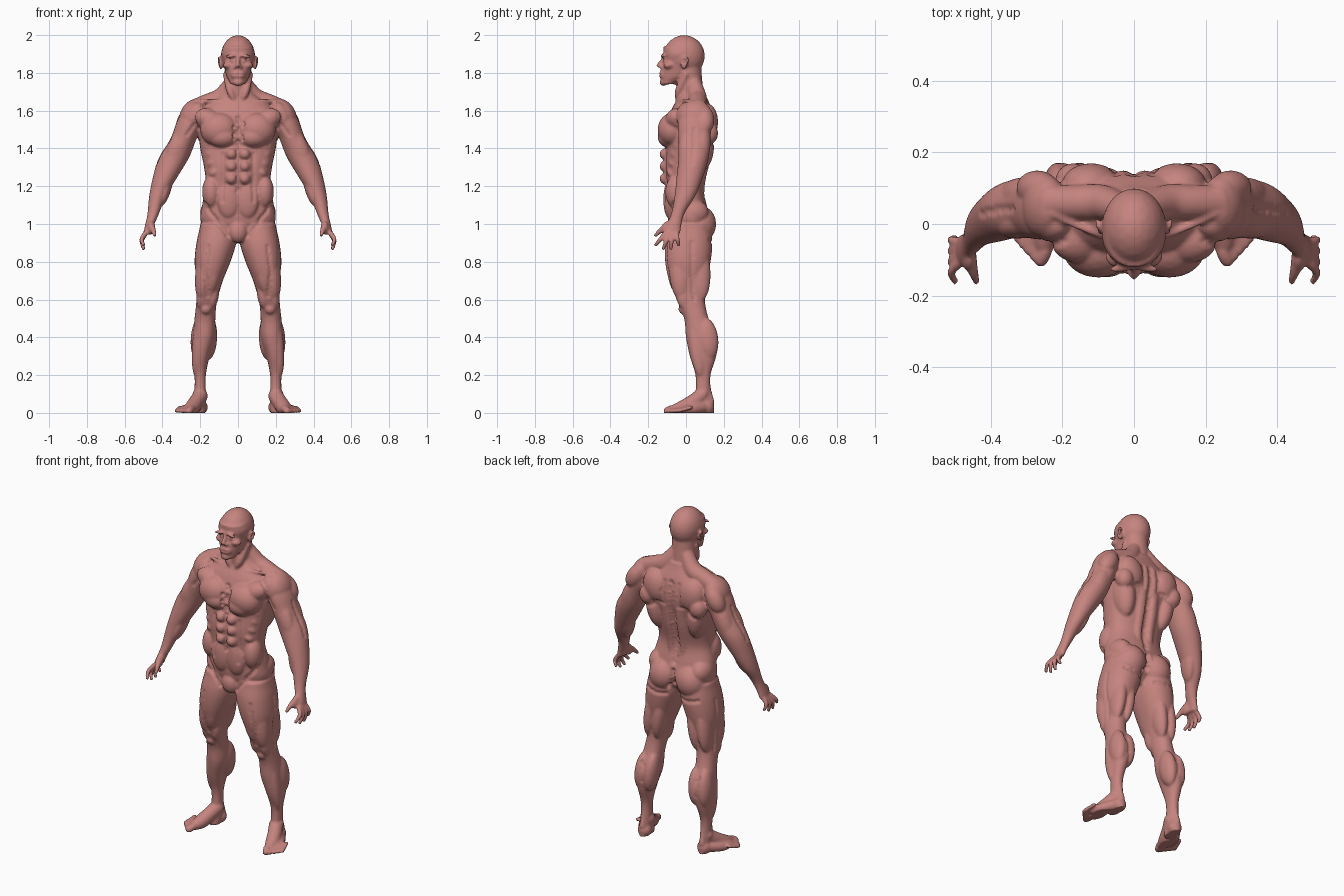
import bpy, bmesh, math
from mathutils import Vector, Matrix, kdtree

if "Cube" in bpy.data.objects:
    bpy.data.objects.remove(bpy.data.objects["Cube"])

skin = bpy.data.materials.new("skin")
skin.use_nodes = True
skin.diffuse_color = (.56, .23, .21, 1)
shader = skin.node_tree.nodes["Principled BSDF"]
shader.inputs["Base Color"].default_value = skin.diffuse_color
shader.inputs["Roughness"].default_value = .6

# Landmarks of the left half of the body
FRONT, OUT, UP = Vector((0, -1, 0)), Vector((1, 0, 0)), Vector((0, 0, 1))
hip, knee, ankle = Vector((.12, .01, .95)), Vector((.17, .03, .55)), Vector((.2, .09, .1))
shoulder, elbow, wrist = Vector((.25, .05, 1.57)), Vector((.38, .03, 1.27)), Vector((.45, -.05, 1.02))
foot, hand = Vector((.2, .1, .03)), Vector((.49, -.05, .95))
chest, back, pelvis = Vector((.1, -.07, 1.5)), Vector((.12, .1, 1.5)), Vector((.09, .07, 1))
navel, throat = Vector((0, -.11, 1.17)), Vector((0, -.04, 1.64))
face, ear = Vector((0, -.12, 1.84)), Vector((.1, -.01, 1.85))

bm = bmesh.new()
SIDES = 32


def smooth_rows(rows, steps):
    """Catmull-Rom interpolation through rows of numbers."""
    out = []
    for i in range(len(rows) - 1):
        before, start = rows[max(i - 1, 0)], rows[i]
        end, after = rows[i + 1], rows[min(i + 2, len(rows) - 1)]
        for s in range(steps):
            t = s / steps
            out.append([q + t / 2 * (r - p + t * (2 * p - 5 * q + 4 * r - u + t * (3 * (q - r) + u - p)))
                        for p, q, r, u in zip(before, start, end, after)])
    return out + [rows[-1]]


def loft(bottom, top, rows, power=.9):
    """Solid of evenly spaced level slices, each given as x from, x to, y from, y to."""
    slices = smooth_rows(rows, 6)
    loops = []
    for i, (x0, x1, y0, y1) in enumerate(slices):
        z = bottom + (top - bottom) * i / (len(slices) - 1)
        loop = []
        for k in range(SIDES):
            c, s = math.cos(math.tau * k / SIDES), math.sin(math.tau * k / SIDES)
            c, s = math.copysign(abs(c) ** power, c), math.copysign(abs(s) ** power, s)
            loop.append(bm.verts.new(((x0 + x1 + c * (x1 - x0)) / 2, (y0 + y1 + s * (y1 - y0)) / 2, z)))
        loops.append(loop)
    for low, high in zip(loops, loops[1:]):
        for k in range(SIDES):
            n = (k + 1) % SIDES
            bm.faces.new((low[k], low[n], high[n], high[k]))
    bm.faces.new(loops[0][::-1])
    bm.faces.new(loops[-1])


def centre_loft(bottom, top, rows, power=.85):
    """Symmetrical loft: half width, y from, y to."""
    loft(bottom, top, [(-w, w, front, rear) for w, front, rear in rows], power)


def ellipsoid(matrix, radii):
    bmesh.ops.create_icosphere(bm, subdivisions=3, radius=1, matrix=matrix @ Matrix.Diagonal((*radii, 1)))


def blob(origin, offset, radii, tilt=(0, 0, 0)):
    """Ellipsoid near a landmark, tilted in degrees."""
    matrix = Matrix.Translation(origin + Vector(offset))
    for axis, angle in zip("XYZ", tilt):
        matrix = matrix @ Matrix.Rotation(math.radians(angle), 4, axis)
    ellipsoid(matrix, radii)


def muscle(upper, lower, start, stop, shift, width, depth):
    """Spindle along part of a bone, shifted off its axis."""
    a, b = upper.lerp(lower, start), upper.lerp(lower, stop)
    turn = UP.rotation_difference(a - b).to_matrix().to_4x4()
    ellipsoid(Matrix.Translation((a + b) / 2 + shift) @ turn, (width, depth, (a - b).length / 2))


def tube(origin, *points):
    """Chain of spheres through points of x, y, z, radius."""
    for x, y, z, r in smooth_rows(points, 9):
        blob(origin, (x, y, z), (r, r, r))


# Trunk and neck
centre_loft(.9, 1.7, [(.06, -.04, .06), (.19, -.09, .13), (.19, -.1, .11), (.17, -.11, .09), (.18, -.12, .11),
                      (.2, -.11, .13), (.21, -.11, .15), (.2, -.08, .14), (.08, -.03, .1)])
centre_loft(1.6, 1.84, [(.07, -.04, .1), (.07, -.05, .09), (.07, -.06, .08)], 1)

# Chest and belly
blob(chest, (0, 0, 0), (.1, .08, .09), (0, 8, 0))
blob(chest, (-.02, -.01, -.04), (.08, .07, .06))
blob(chest, (.05, .03, .05), (.09, .07, .06), (0, -25, 0))
for row in range(3):
    blob(navel, (.035, 0, .07 + row * .065), (.03, .03, .03))
blob(navel, (.05, .02, -.04), (.06, .03, .1))
blob(navel, (.14, .06, 0), (.05, .06, .09))
for rib in range(4):
    blob(navel, (.13 + rib * .01, .03 + rib * .01, .1 + rib * .05), (.03, .02, .02), (0, 35, 35))

# Back, collar and hips
blob(back, (.02, -.03, -.08), (.06, .08, .15), (0, 8, 0))
blob(back, (0, .01, .04), (.08, .06, .1), (0, 15, 0))
blob(back, (.05, .02, -.02), (.05, .05, .06))
tube(pelvis, (-.05, 0, 0, .03), (-.05, 0, .2, .03), (-.05, .02, .35, .04), (-.05, .04, .5, .04))
tube(throat, (.03, .08, .11, .04), (.09, .1, .03, .05), (.16, .1, 0, .05), (.23, .1, -.03, .05))
tube(throat, (.02, 0, 0, .01), (.09, .01, .01, .01), (.17, .04, .01, .01), (.23, .07, .01, .01))
tube(throat, (.06, .04, .15, .02), (.04, 0, .06, .02), (.01, 0, 0, .01))
blob(pelvis, (0, 0, 0), (.09, .09, .1), (0, -12, 0))
blob(pelvis, (.05, -.03, .06), (.06, .08, .07))
blob(pelvis, (-.09, -.14, -.04), (.05, .04, .06))

# Leg
loft(0, 1, [(.17, .23, .03, .15), (.17, .23, .05, .13), (.17, .23, .05, .13), (.15, .24, .02, .16),
            (.12, .24, 0, .17), (.12, .23, -.01, .12), (.11, .22, -.05, .1), (.08, .22, -.09, .11),
            (.04, .23, -.11, .13), (.01, .22, -.11, .14), (.01, .2, -.09, .13)])
muscle(hip, knee, .1, .9, FRONT * .05 + OUT * .03, .05, .06)
muscle(hip, knee, .1, .8, FRONT * .07 - OUT * .01, .05, .05)
for side in (-OUT, OUT):
    muscle(hip, knee, .6, 1, FRONT * .04 + side * .03, .03, .04)
    muscle(hip, knee, .1, .9, FRONT * -.05 + side * .03, .04, .06)
    muscle(knee, ankle, .1, .6, FRONT * -.06 + side * .03, .04, .06)
muscle(knee, ankle, .1, .8, OUT * .03, .03, .04)
blob(knee, (0, -.04, 0), (.03, .03, .03))
tube(ankle, (0, .03, .2, .02), (0, .03, .06, .01), (0, .04, -.04, .02))
blob(ankle, (.03, 0, 0), (.01, .02, .02))
blob(ankle, (-.02, -.01, .01), (.01, .02, .02))

# Foot
blob(foot, (0, .01, 0), (.04, .04, .04))
tube(foot, (0, -.02, .06, .04), (.02, -.06, .03, .04), (.04, -.11, 0, .04), (.05, -.15, -.01, .03))
tube(foot, (.02, -.01, 0, .03), (.06, -.07, -.01, .03), (.08, -.12, -.01, .02))
tube(foot, (.04, -.15, -.01, .02), (.05, -.18, -.01, .02), (.06, -.2, -.02, .02))
for toe in range(4):
    x, y, r = .07 + toe * .016, -.15 + toe * .016, .013 - toe * .001
    tube(foot, (x - .01, y + .03, 0, r), (x, y, -.01, r), (x + .01, y - .04, -.02, r))

# Arm
loft(.95, 1.65, [(.46, .5, -.12, -.03), (.42, .48, -.08, -.01), (.38, .47, -.06, .05), (.32, .45, -.05, .09),
                 (.26, .42, -.04, .12), (.22, .36, -.04, .13), (.18, .32, -.04, .13), (.21, .26, .01, .1)], 1)
blob(shoulder, (0, 0, 0), (.06, .09, .09), (0, -20, 0))
blob(shoulder, (-.02, -.05, 0), (.05, .05, .08), (0, -25, 0))
blob(shoulder, (.02, .05, -.02), (.05, .05, .08), (0, -30, 0))
muscle(shoulder, elbow, .2, .9, FRONT * .04, .05, .04)
muscle(shoulder, elbow, .1, .9, FRONT * -.04, .05, .05)
muscle(elbow, wrist, -.2, .7, OUT * .02, .03, .05)
muscle(elbow, wrist, -.1, .7, OUT * -.02, .03, .05)
blob(elbow, (0, .05, .02), (.02, .02, .03))

# Hand
blob(hand, (-.03, -.05, .03), (.02, .03, .04), (-30, 0, 0))
tube(hand, (-.03, -.03, .05, .02), (-.04, -.08, .02, .015), (-.05, -.11, -.01, .01))
for finger in range(4):
    reach = .08 if finger in (1, 2) else .06
    base, tip = finger * .02 - .06, finger * .04 - .11
    tube(hand, (0, base, 0, .014), (.02, (base + tip) / 2, -reach / 2, .012), (.01, tip, -reach, .01))

# Head and face
blob(face, (0, .11, .05), (.09, .11, .11))
centre_loft(1.74, 1.94, [(.04, -.13, -.06), (.06, -.13, .02), (.07, -.13, .06),
                         (.08, -.12, .08), (.09, -.12, .08), (.08, -.12, .08)], .9)
blob(face, (0, 0, -.09), (.03, .02, .02))
blob(face, (0, 0, -.05), (.04, .02, .03))
blob(face, (.03, 0, .05), (.04, .014, .01), (0, 8, -12))
blob(face, (.05, .03, 0), (.03, .03, .02))
blob(face, (.034, .01, .03), (.015, .015, .012))
tube(face, (0, 0, .04, .01), (0, -.01, .02, .01), (0, -.025, 0, .012))
blob(face, (.014, -.01, -.01), (.01, .013, .01))
for lip in (-.042, -.057):
    blob(face, (.01, -.01, lip), (.02, .013, .008), (0, 0, -15))

# Ear
blob(ear, (-.01, 0, 0), (.01, .02, .03), (-12, 0, 22))
tube(ear, (-.01, -.01, .01, .005), (0, 0, .03, .006), (.005, .02, .02, .006), (0, .01, -.01, .005), (-.01, 0, -.03, .006))

# Fuse all the parts into one mirrored skin
bmesh.ops.recalc_face_normals(bm, faces=bm.faces)
parts = bpy.data.meshes.new("body_parts")
bm.to_mesh(parts)
bm.free()
source = bpy.data.objects.new("body_parts", parts)
bpy.context.collection.objects.link(source)
source.modifiers.new("mirror", "MIRROR").use_mirror_merge = False
fuse = source.modifiers.new("fuse", "REMESH")
fuse.mode, fuse.voxel_size = "VOXEL", .0065
soften = source.modifiers.new("soften", "SMOOTH")
soften.factor, soften.iterations = .5, 5
mesh = bpy.data.meshes.new_from_object(source.evaluated_get(bpy.context.evaluated_depsgraph_get()))
bpy.data.objects.remove(source)
bpy.data.meshes.remove(parts)
body = bpy.data.objects.new("body", mesh)
bpy.context.collection.objects.link(body)

tree = kdtree.KDTree(len(mesh.vertices))
for v in mesh.vertices:
    tree.insert(v.co, v.index)
tree.balance()
sunk = {}


def groove(origin, depth, *points, radius=.02):
    """Press a groove into the skin along a path, on both sides."""
    for side in (1, -1):
        weight = {}
        path = [(origin + Vector(p)) * Vector((side, 1, 1)) for p in points]
        for a, b in zip(path, path[1:]):
            steps = math.ceil((b - a).length / radius * 4)
            for s in range(steps + 1):
                spot = tree.find(a.lerp(b, s / steps))[0]
                for co, i, d in tree.find_range(spot, radius):
                    weight[i] = max(weight.get(i, 0), (1 - (d / radius) ** 2) ** 3)
        for i, w in weight.items():
            sunk[i] = sunk.get(i, 0) + w * depth


# Grooves of the trunk
groove(throat, .006, (0, -.1, -.06), (0, -.1, -.22))
groove(navel, .003, (0, 0, .22), (0, 0, .02))
groove(navel, .004, (0, 0, 0), (0, 0, .01))
groove(back, .006, (-.12, .05, .1), (-.12, .02, -.1), (-.12, 0, -.3), (-.12, 0, -.4), radius=.03)
groove(pelvis, .01, (-.09, .07, .06), (-.09, .07, -.08), radius=.024)
groove(pelvis, .008, (-.05, .06, -.1), (.01, .07, -.1), (.07, .04, -.09))
groove(navel, .008, (.19, .04, -.07), (.12, .01, -.15), (.05, .01, -.23))
groove(back, .006, (-.07, .07, .1), (-.07, .07, -.04), (.04, .06, -.08))
groove(navel, .006, (.08, 0, .2), (.08, 0, .08), (.08, 0, -.05))

# Grooves of the limbs
groove(hip, .006, (.03, -.1, -.07), (.05, -.1, -.2), (.04, -.07, -.33))
groove(hip, .006, (.1, .02, -.05), (.1, .02, -.2), (.09, .03, -.35))
groove(knee, .006, (.01, .14, -.08), (.01, .14, -.2))
groove(shoulder, .006, (-.05, -.1, .05), (-.02, -.1, -.05), (.02, -.1, -.1))
groove(elbow, .006, (-.05, .01, .23), (0, .01, .13), (.04, 0, .05))

# Eye sockets, mouth and ear hollow
groove(face, .006, (.02, 0, .04), (.05, .01, .04), radius=.016)
groove(face, .004, (.02, 0, .03), (.05, .01, .03), radius=.008)
groove(face, .003, (0, -.02, -.05), (.02, -.01, -.05), radius=.008)
groove(ear, .006, (0, 0, 0), (0, .01, .02), radius=.01)

# Press the grooves in and flatten the soles
presses = [(mesh.vertices[i], mesh.vertices[i].normal.copy() * depth) for i, depth in sunk.items()]
for v, press in presses:
    v.co -= press
for v in mesh.vertices:
    v.co.z = max(v.co.z, 0)

mesh.name = "body"
mesh.materials.clear()
mesh.materials.append(skin)
mesh.shade_smooth()
